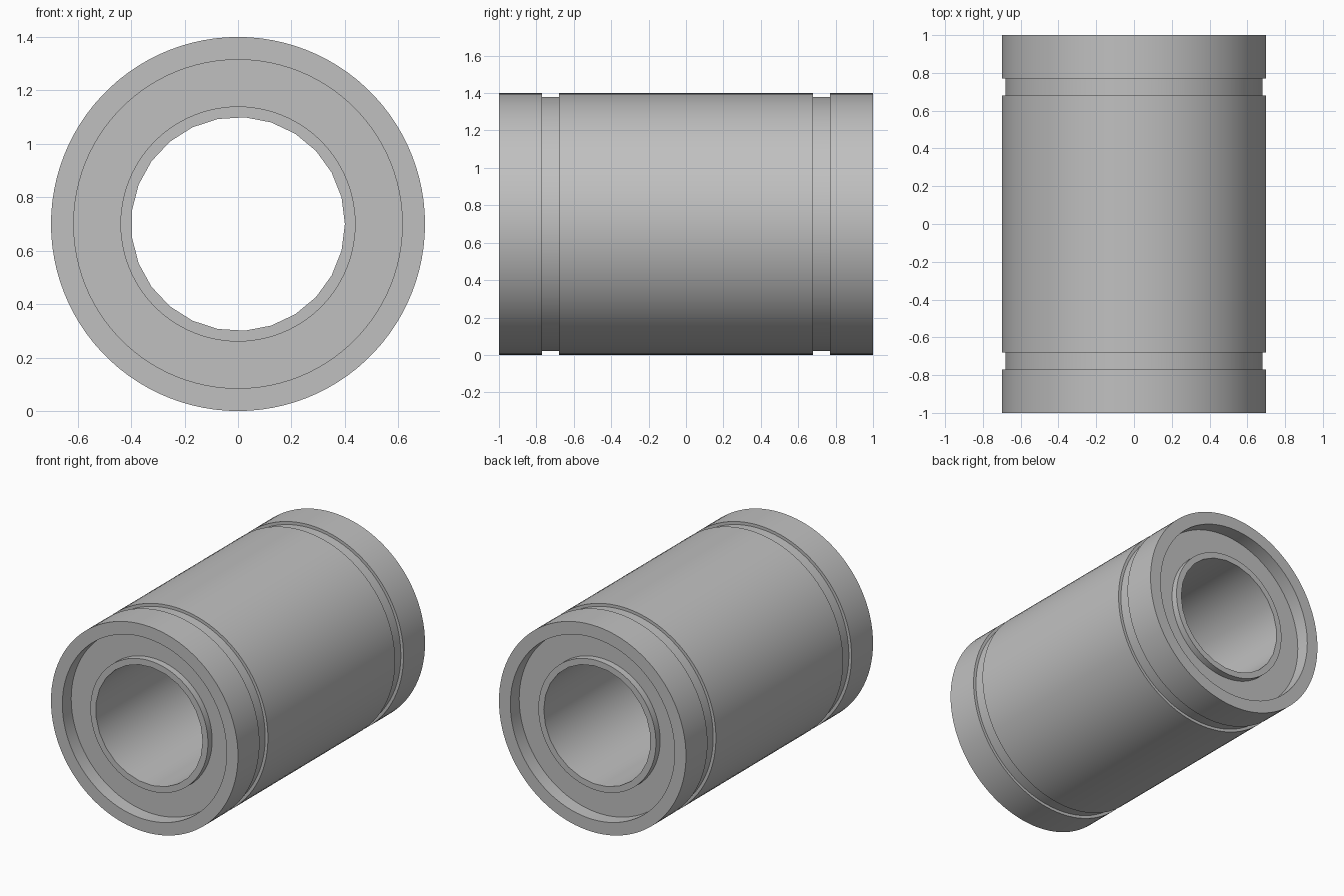
import bpy, bmesh, math

cube = bpy.data.objects.get("Cube")
if cube:
    bpy.data.objects.remove(cube, do_unlink=True)

BORE_SIDES = 25          # the bore is coarser than the outside
STEP = 4                 # outer segments per bore side
OUTER_SIDES = BORE_SIDES * STEP
AXIS_HEIGHT = 0.7

# Half profile (radius, distance from middle), from the groove out to the sleeve lip
half = [(0.7, 0.68), (0.68, 0.68), (0.68, 0.77), (0.7, 0.77), (0.7, 1.0),
        (0.615, 1.0), (0.615, 0.905), (0.44, 0.905), (0.44, 0.95)]
profile = [(r, -y) for r, y in reversed(half)] + half


def add_ring(bm, radius, y, sides):
    angles = [2 * math.pi * i / sides for i in range(sides)]
    return [bm.verts.new((radius * math.cos(a), y, AXIS_HEIGHT + radius * math.sin(a)))
            for a in angles]


def bridge(bm, a, b):
    n = len(a)
    for i in range(n):
        j = (i + 1) % n
        bm.faces.new((a[i], a[j], b[j], b[i]))


bm = bmesh.new()

# Turned outer shell with grooves, end recesses and inner collars
rings = [add_ring(bm, r, y, OUTER_SIDES) for r, y in profile]
for a, b in zip(rings, rings[1:]):
    bridge(bm, a, b)

# Through bore
bores = [add_ring(bm, 0.4, y, BORE_SIDES) for y in (-0.95, 0.95)]
bridge(bm, *bores)

# Collar end faces joining the fine rim to the coarse bore
for bore, rim in zip(bores, (rings[0], rings[-1])):
    for i in range(BORE_SIDES):
        arc = [rim[(i * STEP + k) % OUTER_SIDES] for k in range(STEP + 1)]
        bm.faces.new(arc + [bore[(i + 1) % BORE_SIDES], bore[i]])

bmesh.ops.recalc_face_normals(bm, faces=bm.faces[:])
mesh = bpy.data.meshes.new("bearing_sleeve")
bm.to_mesh(mesh)
bm.free()

# Plain grey metal
grey = bpy.data.materials.new("grey metal")
grey.use_nodes = True
color = (0.53, 0.53, 0.53, 1.0)
grey.diffuse_color = color
grey.node_tree.nodes["Principled BSDF"].inputs["Base Color"].default_value = color
mesh.materials.append(grey)

sleeve = bpy.data.objects.new("bearing_sleeve", mesh)
bpy.context.collection.objects.link(sleeve)
bpy.ops.object.select_all(action='DESELECT')
sleeve.select_set(True)
bpy.context.view_layer.objects.active = sleeve
bpy.ops.object.shade_smooth_by_angle(angle=math.radians(30))
